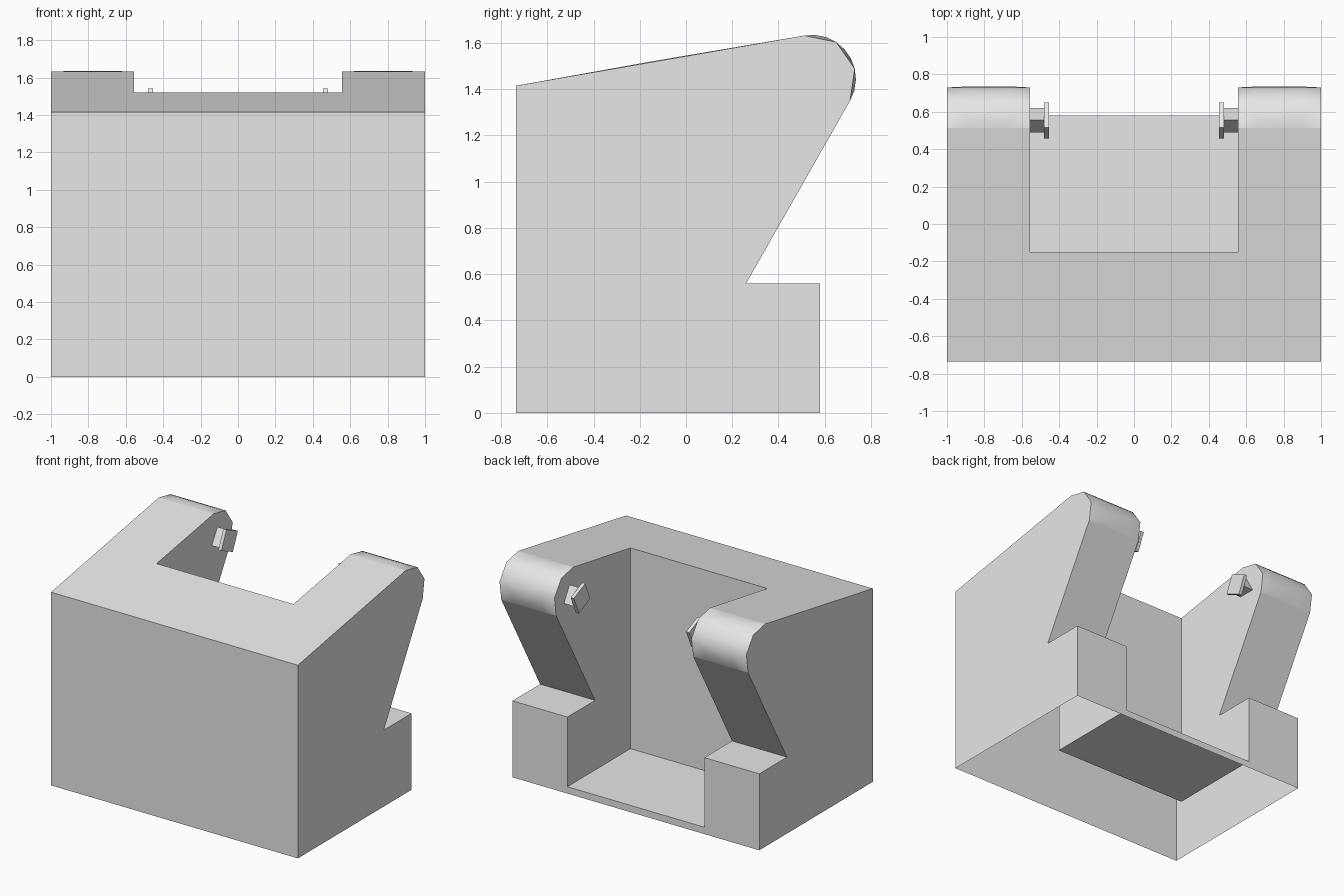
import bpy, bmesh
from math import cos, sin, radians
from mathutils import Matrix

cube = bpy.data.objects.get("Cube")
if cube:
    bpy.data.objects.remove(cube)

grey = bpy.data.materials.new("light_grey")
grey.use_nodes = True
grey.diffuse_color = (0.8, 0.8, 0.8, 1)
grey.node_tree.nodes["Principled BSDF"].inputs["Base Color"].default_value = (0.8, 0.8, 0.8, 1)

# Main dimensions
OUT, IN = 1.0, 0.555                 # outer and inner faces of the side arms
FRONT, WALL, BACK = -0.735, -0.15, 0.58
FLOOR, LEDGE, NOTCH = 0.05, 0.56, 0.26
LOW, MID_TOP = 1.415, 1.52           # sloped top at the front and at the wall
CY, CZ, R = 0.545, 1.445, 0.19       # rounded arm tip


def tip_arc(steps):
    angles = [radians(100 - 130 * i / steps) for i in range(steps + 1)]
    return [(CY + R * cos(a), CZ + R * sin(a)) for a in angles]


def make_object(name, bm):
    mesh = bpy.data.meshes.new(name)
    bm.to_mesh(mesh)
    bm.free()
    mesh.materials.append(grey)
    obj = bpy.data.objects.new(name, mesh)
    bpy.context.collection.objects.link(obj)
    return obj


def mirror(obj):
    obj.modifiers.new("mirror", "MIRROR").use_axis = (True, False, False)


# Body: one half of an open-bottomed shell, mirrored across x
bm = bmesh.new()


def face(points, smooth=False):
    f = bm.faces.new([bm.verts.new(p) for p in points])
    f.smooth = smooth


rim, fine = tip_arc(3), tip_arc(9)
columns = [IN, 0.65, 0.78, 0.9, OUT]

# Outer and inner side walls
face([(OUT, y, z) for y, z in
      [(FRONT, 0), (BACK, 0), (BACK, LEDGE), (NOTCH, LEDGE)] + rim[::-1] + [(FRONT, LOW)]])
face([(IN, y, z) for y, z in
      [(WALL, FLOOR), (BACK, FLOOR), (BACK, LEDGE), (NOTCH, LEDGE)] + rim[::-1] + [(WALL, MID_TOP)]])

# Front, recess wall, recess floor and rear face
face([(0, FRONT, 0), (OUT, FRONT, 0), (OUT, FRONT, LOW), (0, FRONT, LOW)])
face([(0, WALL, FLOOR), (IN, WALL, FLOOR), (IN, WALL, MID_TOP), (0, WALL, MID_TOP)])
face([(0, WALL, FLOOR), (IN, WALL, FLOOR), (IN, BACK, FLOOR), (0, BACK, FLOOR)])
face([(x, BACK, z) for x, z in
      [(0, 0), (OUT, 0), (OUT, LEDGE), (IN, LEDGE), (IN, FLOOR), (0, FLOOR)]])

# Ledge, leaning rear of the arm and sloped top
face([(IN, NOTCH, LEDGE), (OUT, NOTCH, LEDGE), (OUT, BACK, LEDGE), (IN, BACK, LEDGE)])
face([(OUT, NOTCH, LEDGE), (IN, NOTCH, LEDGE)] + [(x, *rim[-1]) for x in columns])
face([(0, FRONT, LOW), (OUT, FRONT, LOW)] + [(x, *rim[0]) for x in columns[::-1]]
     + [(IN, WALL, MID_TOP), (0, WALL, MID_TOP)])

# Rounded tip: fine in the middle, coarse at both rims
for a, b in zip(columns[1:-2], columns[2:-1]):
    for p, q in zip(fine, fine[1:]):
        face([(a, *p), (b, *p), (b, *q), (a, *q)], True)
for edge, near in ((IN, columns[1]), (OUT, columns[-2])):
    for i in range(3):
        c, d = (edge, *rim[i]), (edge, *rim[i + 1])
        f = [(near, *p) for p in fine[3 * i:3 * i + 4]]
        for tri in ((c, f[0], f[1]), (c, f[1], d), (d, f[1], f[2]), (d, f[2], f[3])):
            face(tri, True)

bmesh.ops.remove_doubles(bm, verts=bm.verts, dist=0.0005)
bmesh.ops.recalc_face_normals(bm, faces=bm.faces)
mirror(make_object("body", bm))

# Pivot pegs: three-sided axle inside each arm
bm = bmesh.new()
bmesh.ops.create_cone(bm, cap_ends=True, segments=3, radius1=0.075, radius2=0.075, depth=0.09)
top = max(bm.verts, key=lambda v: v.co.xy.dot((0, 1)))
if abs(top.co.x) > 0.01:
    bmesh.ops.rotate(bm, verts=bm.verts, matrix=Matrix.Rotation(radians(90), 3, "Z"))
# Turn the axle along x with its ridge upward
place = Matrix.Translation((0.52, 0.555, CZ)) @ Matrix(
    ((0, 0, 1, 0), (1, 0, 0, 0), (0, 1, 0, 0), (0, 0, 0, 1)))
bmesh.ops.transform(bm, matrix=place, verts=bm.verts)
mirror(make_object("peg_axles", bm))

# Tilted square plate on the end of each axle
bm = bmesh.new()
bmesh.ops.create_cube(bm, size=1)
place = (Matrix.Translation((0.4675, 0.553, CZ)) @ Matrix.Rotation(radians(-24), 4, "X")
         @ Matrix.Diagonal((0.025, 0.145, 0.145, 1)))
bmesh.ops.transform(bm, matrix=place, verts=bm.verts)
mirror(make_object("peg_plates", bm))
